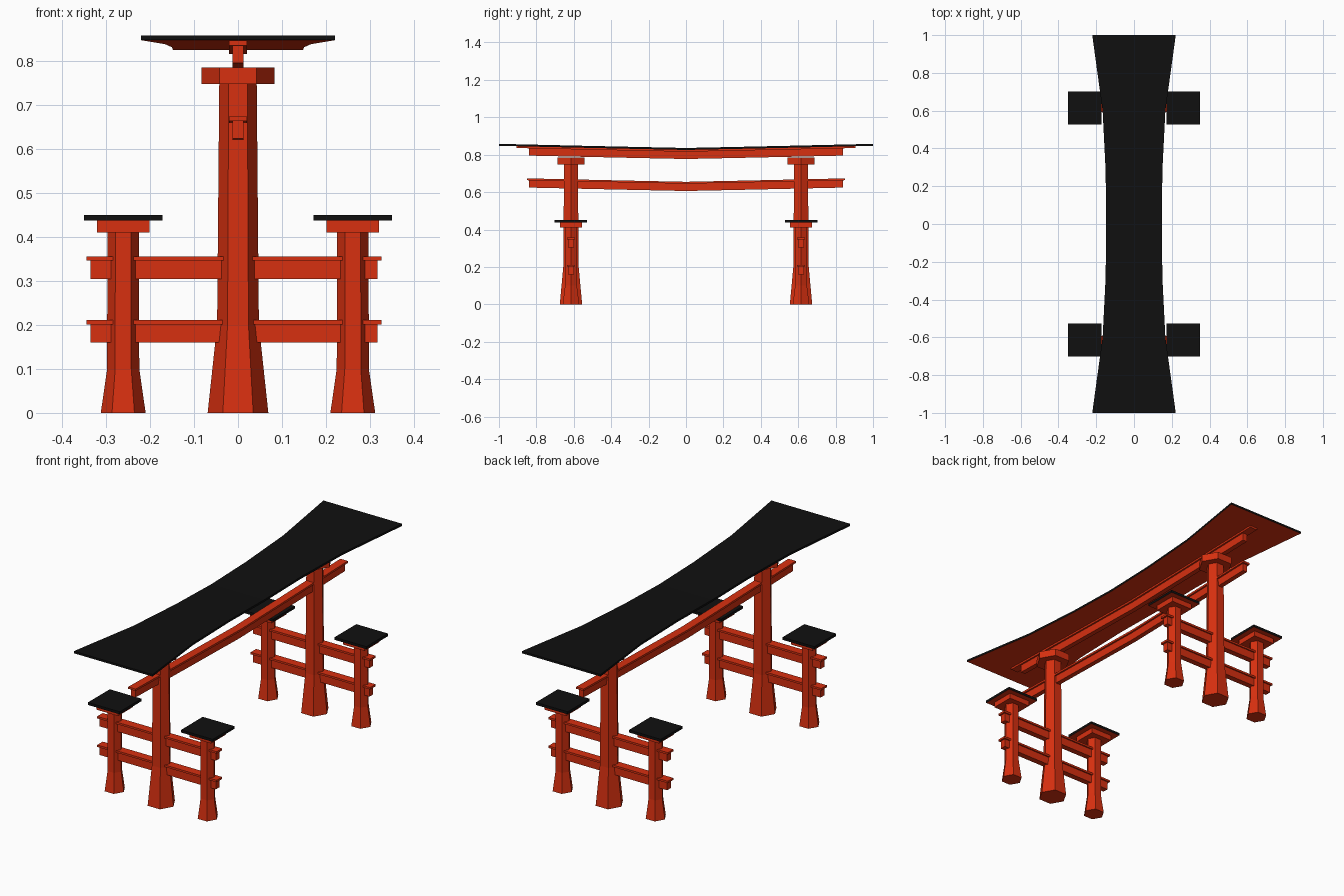
import bpy, bmesh, math

if "Cube" in bpy.data.objects:
    bpy.data.objects.remove(bpy.data.objects["Cube"])

def material(name, rgb):
    m = bpy.data.materials.new(name)
    m.diffuse_color = (*rgb, 1)
    m.use_nodes = True
    m.node_tree.nodes["Principled BSDF"].inputs["Base Color"].default_value = m.diffuse_color
    return m

RED = material("vermilion paint", (0.68, 0.029, 0.005))
BLACK = material("black roof", (0.005, 0.005, 0.005))
POST_Y, SIDE_X = 0.615, 0.261


def loft(name, rings, mats=(RED,)):
    """Skin a list of equal-length vertex rings and cap both ends."""
    bm = bmesh.new()
    loops = [[bm.verts.new(p) for p in ring] for ring in rings]
    n = len(loops[0])
    for a, b in zip(loops, loops[1:]):
        for i in range(n):
            j = (i + 1) % n
            bm.faces.new((a[i], a[j], b[j], b[i]))
    bm.faces.new(loops[0])
    bm.faces.new(loops[-1])
    bmesh.ops.recalc_face_normals(bm, faces=bm.faces)
    if len(mats) > 1:  # second colour on undersides
        for f in bm.faces:
            f.material_index = int(f.normal.z < -0.5)
    me = bpy.data.meshes.new(name)
    bm.to_mesh(me)
    bm.free()
    for m in mats:
        me.materials.append(m)
    ob = bpy.data.objects.new(name, me)
    bpy.context.collection.objects.link(ob)
    return ob


def hex_post(name, x, y, profile):
    """Six-sided column from (height, radius) pairs."""
    loft(name, [[(x + r * math.cos(k * math.pi / 3), y + r * math.sin(k * math.pi / 3), z)
                 for k in range(6)] for z, r in profile])


def box(name, x0, x1, y0, y1, z0, z1, mats=(RED,)):
    loft(name, [[(x0, y0, z), (x1, y0, z), (x1, y1, z), (x0, y1, z)] for z in (z0, z1)], mats)


def rise(y):
    """Gentle upward sweep of the beams and roof."""
    y = abs(y)
    return 0.0205 * y + 0.0015 * y * y


def swept_beam(name, half_len, half_w, z0, z1, mats=(RED,)):
    """Beam along y; z0, z1 are heights at the middle, half_w a function of y."""
    ys = [s * v for s, v in ((-1, half_len), (-1, 0.6), (-1, 0.28), (1, 0),
                             (1, 0.28), (1, 0.6), (1, half_len))]
    loft(name, [[(-half_w(y), y, z0 + rise(y)), (half_w(y), y, z0 + rise(y)),
                 (half_w(y), y, z1 + rise(y)), (-half_w(y), y, z1 + rise(y))] for y in ys], mats)


def roof_width(y):
    y = abs(y)
    return 0.148 if y < 0.1 else 0.15 if y < 0.3 else 0.166 if y < 0.7 else 0.221


for side, y in (("front", -POST_Y), ("back", POST_Y)):
    # main pillar with flared foot and hexagonal capital
    hex_post(side + "_main_pillar", 0, y, [(0, 0.069), (0.2, 0.0475), (0.76, 0.0425)])
    hex_post(side + "_pillar_capital", 0, y, [(0.748, 0.083), (0.785, 0.083)])
    # support posts with cap blocks and small roofs
    for hand, x in (("left", -SIDE_X), ("right", SIDE_X)):
        tag = side + "_" + hand
        hex_post(tag + "_support_post", x, y, [(0, 0.051), (0.1, 0.0365), (0.415, 0.036)])
        box(tag + "_post_cap", x - 0.06, x + 0.06, y - 0.059, y + 0.059, 0.41, 0.437)
        box(tag + "_post_roof", x - 0.089, x + 0.089, y - 0.087, y + 0.087,
            0.437, 0.45, (BLACK, RED))
    # rails tying the posts to the pillar
    for level, z in (("lower", 0.16), ("upper", 0.305)):
        box(f"{side}_{level}_rail", -0.335, 0.317, y - 0.015, y + 0.015, z, z + 0.042)
        box(f"{side}_{level}_rail_cap", -0.344, 0.326, y - 0.022, y + 0.022, z + 0.041, z + 0.051)

# lower tie beam
swept_beam("tie_beam", 0.84, lambda y: 0.0125, 0.606, 0.646)
swept_beam("tie_beam_cap", 0.85, lambda y: 0.021, 0.645, 0.655)
# upper lintel and its plate
swept_beam("lintel_beam", 0.84, lambda y: 0.0125, 0.777, 0.817)
swept_beam("lintel_plate", 0.905, lambda y: 0.021, 0.816, 0.826)
# flaring main roof, black above and red beneath
swept_beam("main_roof", 1.0, roof_width, 0.8255, 0.836, (BLACK, RED))
